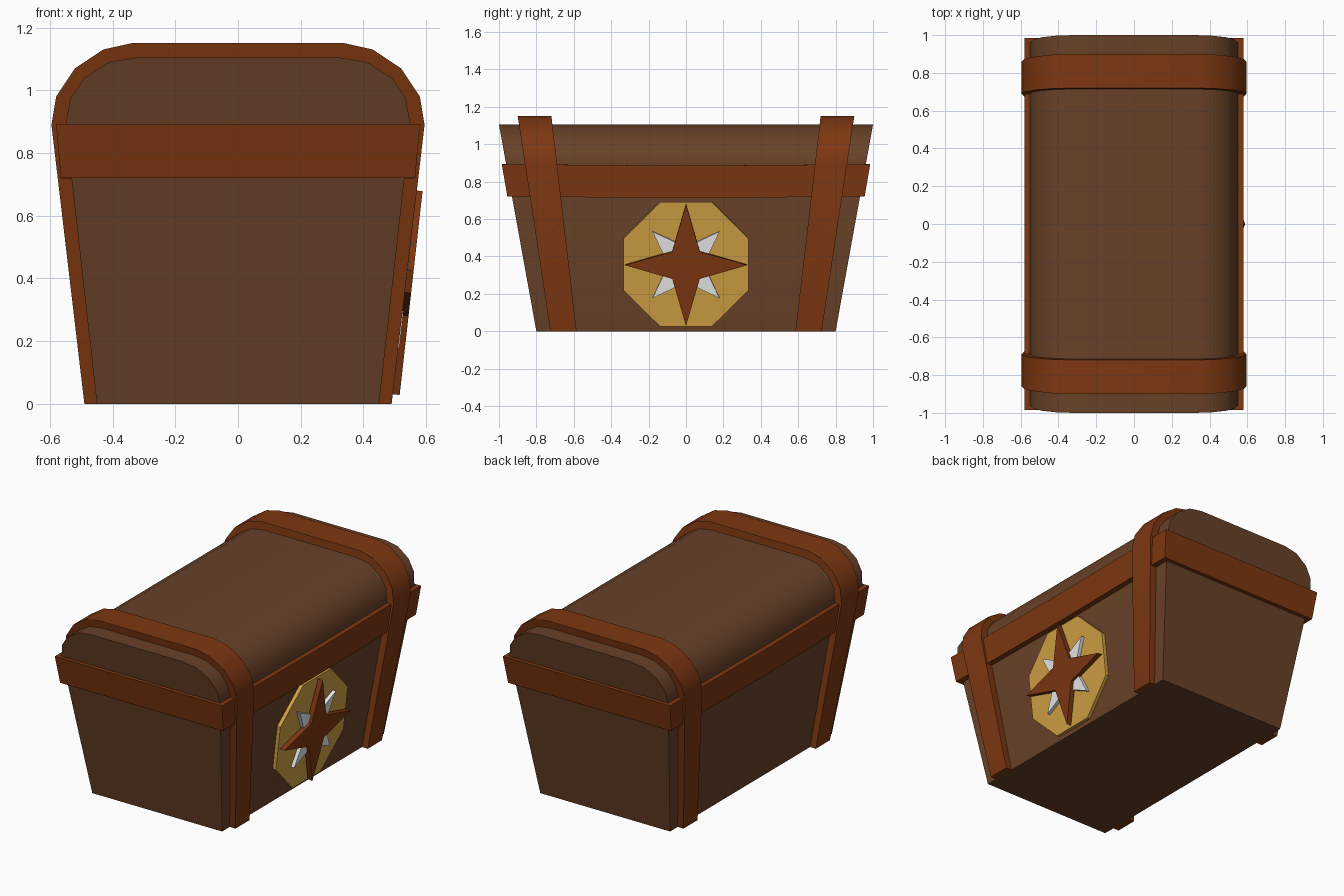
import bpy, bmesh, math
from mathutils import Vector

if "Cube" in bpy.data.objects:
    bpy.data.objects.remove(bpy.data.objects["Cube"])


def material(name, rgb):
    m = bpy.data.materials.new(name)
    m.diffuse_color = (*rgb, 1)
    m.use_nodes = True
    m.node_tree.nodes["Principled BSDF"].inputs["Base Color"].default_value = m.diffuse_color
    return m


WOOD = material("dark wood", (0.138, 0.053, 0.021))
TRIM = material("red brown trim", (0.205, 0.038, 0.0056))
GOLD = material("gold", (0.624, 0.347, 0.056))
WHITE = material("white", (0.8, 0.8, 0.8))


def build(name, rings, mat, close_rings=False, caps=True, smooth=False):
    """Skin a list of equal-length closed loops."""
    bm = bmesh.new()
    vs = [[bm.verts.new(p) for p in ring] for ring in rings]
    n, k = len(rings[0]), len(rings)
    for i in range(k if close_rings else k - 1):
        a, b = vs[i], vs[(i + 1) % k]
        for j in range(n):
            bm.faces.new((a[j], a[(j + 1) % n], b[(j + 1) % n], b[j]))
    if caps and not close_rings:
        bm.faces.new(vs[0])
        bm.faces.new(vs[-1])
    bmesh.ops.recalc_face_normals(bm, faces=bm.faces)
    me = bpy.data.meshes.new(name)
    bm.to_mesh(me)
    bm.free()
    me.materials.append(mat)
    if smooth:
        me.shade_smooth()
        me.set_sharp_from_angle(angle=math.radians(35))
    ob = bpy.data.objects.new(name, me)
    bpy.context.collection.objects.link(ob)
    return ob


def mirrored(half):
    return half + [(-x, z) for x, z in reversed(half)]


# Chest body and rounded lid, ends leaning outward
inner = mirrored([(0.45, 0), (0.55, 0.89), (0.535, 0.975), (0.49, 1.04),
                  (0.41, 1.09), (0.32, 1.105)])
body_y = lambda z: 0.8 + 0.181 * z
build("chest_body", [[(x, s * body_y(z), z) for x, z in inner] for s in (-1, 1)],
      WOOD, smooth=True)

# Two arched straps over the lid
outer = mirrored([(0.49, 0), (0.595, 0.89), (0.58, 0.98), (0.52, 1.07),
                  (0.43, 1.13), (0.34, 1.15)])
for s, label in ((-1, "front"), (1, "back")):
    near = lambda z: s * (0.585 + 0.117 * z)
    far = lambda z: s * (0.725 + 0.152 * z)
    rings = [[(xo, near(zo), zo), (xo, far(zo), zo), (xi, far(zi), zi), (xi, near(zi), zi)]
             for (xo, zo), (xi, zi) in zip(outer, inner)]
    build(label + "_strap", rings, TRIM, smooth=True)


# Horizontal band around the rim, dipping slightly mid-side
def band_loop(x, y, z):
    d = z - 0.008
    return [(x, -y, z), (x, 0, d), (x, y, z), (-x, y, z), (-x, 0, d), (-x, -y, z)]


build("rim_band", [band_loop(0.565, 0.955, 0.72), band_loop(0.58, 0.985, 0.893),
                   band_loop(0.545, 0.955, 0.893), band_loop(0.525, 0.925, 0.72)],
      TRIM, close_rings=True)

# Emblem on the right side, lying along the sloped wall
up = Vector((0.1 / 0.89, 0, 1)).normalized()
out = Vector((up.z, 0, -up.x))
centre = Vector((0.45 + 0.36 * 0.1 / 0.89, 0, 0.36))


def plate(name, polar, lo, hi, mat):
    loop = [Vector((0, r * math.cos(a), 0)) + up * r * math.sin(a) for r, a in polar]
    build(name, [[centre + p + out * d for p in loop] for d in (lo, hi)], mat)


def star(tip, notch, turn):
    return [(notch if i % 2 else tip, turn + i * math.pi / 4) for i in range(8)]


plate("emblem_plate", [(0.362, (i + 0.5) * math.pi / 4) for i in range(8)], -0.01, 0.022, GOLD)
plate("small_star", star(0.253, 0.095, math.pi / 4), 0.015, 0.044, WHITE)
plate("large_star", star(0.327, 0.104, 0), 0.03, 0.062, TRIM)
